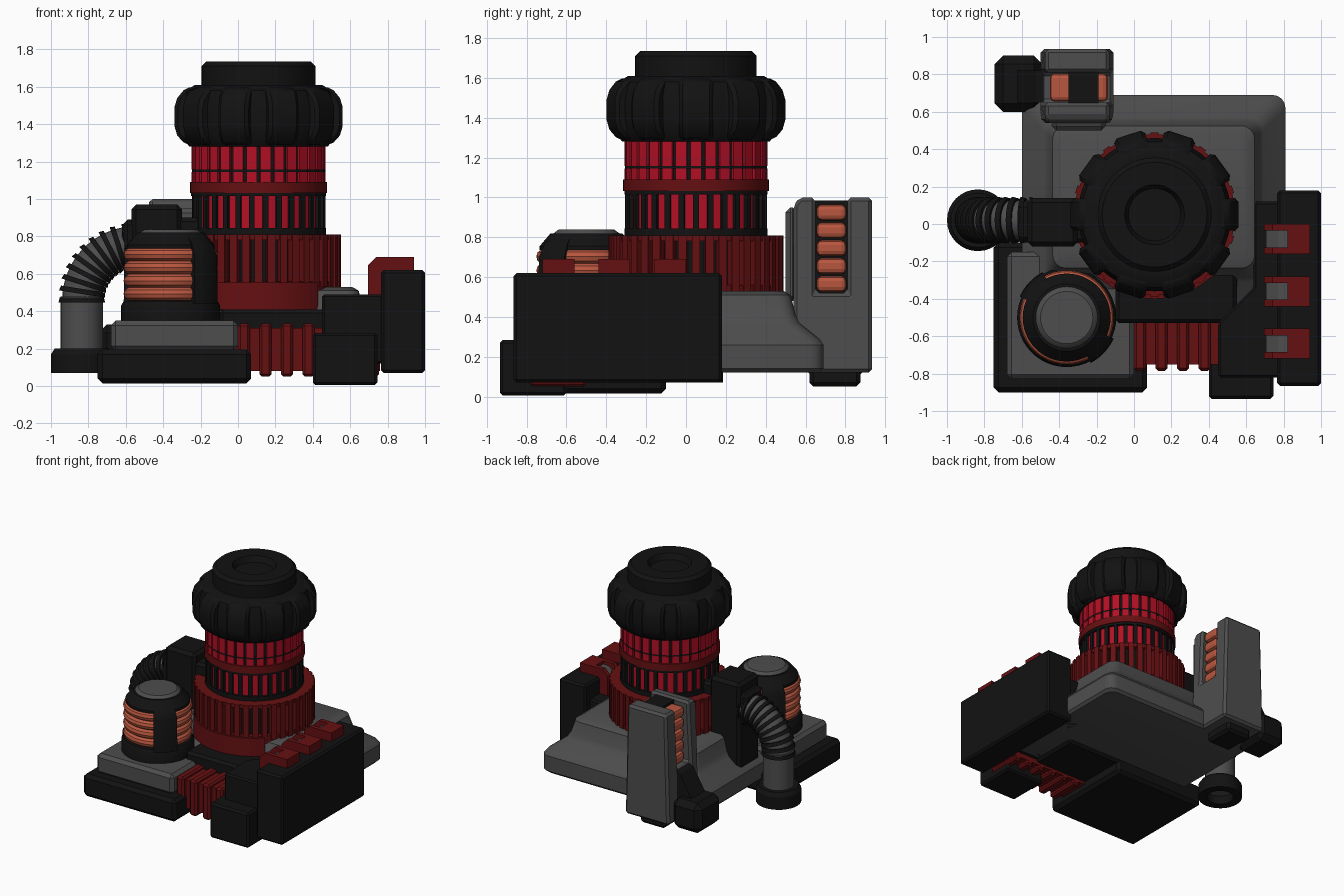
import bpy, bmesh, math
from mathutils import Matrix, Vector

if "Cube" in bpy.data.objects:
    bpy.data.objects.remove(bpy.data.objects["Cube"])

def material(name, r, g, b):
    m = bpy.data.materials.new(name)
    m.diffuse_color = (r, g, b, 1)
    m.use_nodes = True
    m.node_tree.nodes["Principled BSDF"].inputs["Base Color"].default_value = m.diffuse_color
    return m

BLACK = material("black", 0.006, 0.006, 0.006)
GREY = material("grey", 0.075, 0.075, 0.075)
RED = material("dark red", 0.13, 0.005, 0.006)
CRIMSON = material("crimson", 0.45, 0.005, 0.018)
COPPER = material("copper", 0.48, 0.095, 0.05)
TX, TY = 0.11, 0.05          # tower axis

def finish(name, bm, mat, bevel=0, smooth=True, segs=1):
    bmesh.ops.remove_doubles(bm, verts=bm.verts, dist=1e-5)
    bmesh.ops.recalc_face_normals(bm, faces=bm.faces)
    me = bpy.data.meshes.new(name)
    bm.to_mesh(me)
    bm.free()
    ob = bpy.data.objects.new(name, me)
    bpy.context.collection.objects.link(ob)
    me.materials.append(mat)
    if bevel:
        b = ob.modifiers.new("bevel", 'BEVEL')
        b.width, b.segments, b.limit_method = bevel, segs, 'ANGLE'
    if smooth:
        bpy.ops.object.select_all(action='DESELECT')
        ob.select_set(True)
        bpy.context.view_layer.objects.active = ob
        bpy.ops.object.shade_smooth_by_angle(angle=math.radians(32))
    return ob

def add_box(bm, x0, x1, y0, y1, z0, z1, mat=Matrix()):
    m = (mat @ Matrix.Translation(((x0 + x1) / 2, (y0 + y1) / 2, (z0 + z1) / 2))
         @ Matrix.Diagonal((x1 - x0, y1 - y0, z1 - z0, 1)))
    bmesh.ops.create_cube(bm, size=1, matrix=m)

def boxes(name, dims, mat, bevel=0.0, segs=1):
    bm = bmesh.new()
    for d in dims:
        add_box(bm, *d)
    return finish(name, bm, mat, bevel, False, segs)

def add_prism(bm, pts, lo, hi, place):
    a = [bm.verts.new(place(u, v, lo)) for u, v in pts]
    b = [bm.verts.new(place(u, v, hi)) for u, v in pts]
    bm.faces.new(a)
    bm.faces.new(b[::-1])
    for i in range(len(pts)):
        j = (i + 1) % len(pts)
        bm.faces.new((a[i], a[j], b[j], b[i]))

ALONG_X = lambda u, v, w: (w, u, v)
ALONG_Y = lambda u, v, w: (u, w, v)
ALONG_Z = lambda u, v, w: (u, v, w)

def prism(name, pts, spans, place, mat, bevel=0.0):
    bm = bmesh.new()
    for lo, hi in spans:
        add_prism(bm, pts, lo, hi, place)
    return finish(name, bm, mat, bevel, False)

def lathe(name, profiles, cx, cy, mat, seg=48, a0=0, a1=360):
    """Turn closed (r, z) outlines round a vertical axis."""
    bm = bmesh.new()
    full = a1 - a0 >= 360
    for prof in profiles:
        rings = []
        for i in range(seg if full else seg + 1):
            a = math.radians(a0 + (a1 - a0) * i / seg)
            rings.append([bm.verts.new((cx + r * math.cos(a), cy + r * math.sin(a), z)) for r, z in prof])
        n = len(prof)
        for i in range(seg):
            p, q = rings[i], rings[(i + 1) % len(rings)]
            for k in range(n):
                l = (k + 1) % n
                if prof[k][0] > 1e-6 or prof[l][0] > 1e-6:
                    bm.faces.new((p[k], p[l], q[l], q[k]))
        if not full:
            bm.faces.new(rings[0])
            bm.faces.new(rings[-1][::-1])
    bmesh.ops.dissolve_degenerate(bm, dist=1e-5, edges=bm.edges)
    return finish(name, bm, mat)

def tube(r0, r1, z0, z1):
    return [(r0, z0), (r1, z0), (r1, z1), (r0, z1)]

def bars(name, count, r0, r1, w, z0, z1, mat, bevel=0.0):
    bm = bmesh.new()
    for i in range(count):
        m = Matrix.Translation((TX, TY, 0)) @ Matrix.Rotation(math.tau * i / count, 4, 'Z')
        add_box(bm, r0, r1, -w / 2, w / 2, z0, z1, m)
    return finish(name, bm, mat, bevel, False)

# --- stepped base with rounded corners
def base():
    bm, loops = bmesh.new(), []
    for z, d in ((0.12, 0.02), (0.14, 0), (0.26, 0), (0.29, 0.02), (0.37, 0.12), (0.41, 0.14), (0.51, 0.165), (0.53, 0.2)):
        x0, x1, y0, y1, r = -0.6 + d, 0.81 - d, -0.5 + 1.6 * d, 0.69 - d, 0.07
        ring = []
        for cx, cy, s in ((x1 - r, y1 - r, 0), (x0 + r, y1 - r, 90), (x0 + r, y0 + r, 180), (x1 - r, y0 + r, 270)):
            for k in range(5):
                a = math.radians(s + 22.5 * k)
                ring.append(bm.verts.new((cx + r * math.cos(a), cy + r * math.sin(a), z)))
        loops.append(ring)
    for p, q in zip(loops, loops[1:]):
        for i in range(20):
            j = (i + 1) % 20
            bm.faces.new((p[i], p[j], q[j], q[i]))
    bm.faces.new(loops[0])
    bm.faces.new(loops[-1])
    finish("stepped_base", bm, GREY)
base()
boxes("base_front_block", [(-0.1, 0.55, -0.53, -0.1, 0.1, 0.41)], BLACK, 0.02)

# --- tower: ribbed collar
lathe("collar_core", [tube(0, 0.39, 0.4, 0.8)], TX, TY, BLACK)
lathe("collar_rim", [tube(0.36, 0.43, 0.78, 0.81), tube(0.36, 0.43, 0.5, 0.56)], TX, TY, RED)
bars("collar_ribs", 40, 0.37, 0.44, 0.042, 0.53, 0.81, RED)
lathe("collar_front_band", [tube(0.3, 0.45, 0.41, 0.555)], TX, TY, RED, 24, -135, -45)

# --- tower: striped column
lathe("column_core", [tube(0, 0.34, 0.8, 1.03)], TX, TY, CRIMSON)
lathe("column_black_rings", [tube(0.2, 0.36, 0.8, 0.845), tube(0.2, 0.36, 1.015, 1.035),
                             tube(0, 0.345, 1.03, 1.3), tube(0.3, 0.357, 1.145, 1.157)], TX, TY, BLACK)
bars("column_lower_bars", 30, 0.3, 0.357, 0.03, 0.82, 1.03, BLACK)
bars("column_upper_bars", 30, 0.3, 0.358, 0.056, 1.09, 1.145, CRIMSON)
bars("column_top_bars", 30, 0.3, 0.358, 0.056, 1.157, 1.285, CRIMSON)
lathe("column_red_band", [tube(0.2, 0.367, 1.033, 1.09)], TX, TY, RED)

# --- tower: lugged crown and cap with a recess
lathe("crown", [[(0, 1.28), (0.37, 1.28), (0.4, 1.32), (0.41, 1.4), (0.41, 1.5), (0.39, 1.58), (0.34, 1.61),
                 (0.305, 1.61), (0.305, 1.71), (0.28, 1.735), (0.16, 1.735), (0.14, 1.69), (0, 1.69)]], TX, TY, BLACK)
bm = bmesh.new()
for i in range(10):
    rot = Matrix.Rotation(math.tau * i / 10, 3, 'Z')
    add_prism(bm, [(0.3, 1.285), (0.39, 1.29), (0.435, 1.34), (0.45, 1.39), (0.45, 1.49), (0.435, 1.54), (0.39, 1.595), (0.3, 1.6)],
              -0.085, 0.085, lambda u, v, w: Vector((TX, TY, 0)) + rot @ Vector((u, w, v)))
finish("crown_lugs", bm, BLACK, 0.018)

# --- front left plinth with the coil drum
boxes("plinth_foot", [(-0.75, 0.07, -0.9, -0.1, 0.015, 0.195)], BLACK, 0.025)
boxes("plinth", [(-0.68, 0.0, -0.83, -0.15, 0.19, 0.35)], GREY, 0.025)
CX, CY = -0.36, -0.5
lathe("drum_base", [[(0, 0.34), (0.265, 0.34), (0.265, 0.43), (0.25, 0.455), (0, 0.455)], tube(0, 0.2, 0.45, 0.76)], CX, CY, BLACK)
lathe("drum_coils", [[(0.215 + 0.037 * math.cos(t * math.tau / 10), 0.493 + 0.07 * i + 0.037 * math.sin(t * math.tau / 10))
                      for t in range(10)] for i in range(4)], CX, CY, COPPER)
lathe("drum_shoulder", [[(0, 0.735), (0.235, 0.735), (0.235, 0.755), (0.18, 0.82), (0, 0.82)]], CX, CY, BLACK)
for n, s in (("front", -62), ("back", 118)):
    lathe("drum_guard_" + n, [[(0.18, 0.44), (0.275, 0.44), (0.27, 0.7), (0.24, 0.765), (0.18, 0.81)]], CX, CY, BLACK, 8, s, s + 38)
lathe("drum_cap", [[(0, 0.8), (0.175, 0.8), (0.165, 0.82), (0.14, 0.838), (0, 0.84)]], CX, CY, GREY)

# --- bellows running between the plinth and the side block
boxes("bellows_core", [(-0.02, 0.76, -0.75, -0.5, 0.08, 0.31)], RED)
boxes("bellows_folds", [(0.0 + 0.115 * i, 0.065 + 0.115 * i, -0.785, -0.5, 0.05, 0.335) for i in range(7)], RED, 0.014)

# --- side box, inner block and step
boxes("side_box", [(0.765, 1.0, -0.865, 0.18, 0.07, 0.62)], BLACK, 0.015)
prism("side_inner_block", [(0.45, -0.82), (0.78, -0.82), (0.78, 0.12), (0.64, 0.12), (0.64, -0.34), (0.45, -0.53)],
      [(0.12, 0.49)], ALONG_Z, BLACK, 0.012)
boxes("side_front_step", [(0.4, 0.745, -0.935, -0.6, 0.005, 0.285)], BLACK, 0.015)

# --- red clips with grey inserts
tab_y = (-0.72, -0.44, -0.16)
clip = [(0.695, 0.49), (0.77, 0.49), (0.77, 0.6), (0.94, 0.6), (0.94, 0.69), (0.74, 0.69), (0.695, 0.645)]
prism("clip_rails", clip, [(y + o, y + o + 0.035) for y in tab_y for o in (0, 0.125)], ALONG_Y, RED)
boxes("clip_bodies", [(0.82, 0.94, y + 0.03, y + 0.13, 0.6, 0.69) for y in tab_y], RED)
prism("clip_inserts", [(0.705, 0.48), (0.83, 0.48), (0.83, 0.665), (0.77, 0.66), (0.705, 0.61)],
      [(y + 0.03, y + 0.13) for y in tab_y], ALONG_Y, GREY)

# --- left hose: foot ring, pipe, ribbed elbow, post
HX, HY = -0.835, 0.02
lathe("hose_foot", [[(0.1, 0.07), (0.165, 0.07), (0.165, 0.17), (0.145, 0.2), (0.1, 0.2)]], HX, HY, BLACK, 32)
lathe("hose_pipe", [tube(0, 0.113, 0.14, 0.48)], HX, HY, GREY, 32)
pivot = Vector((-0.545, HY, 0.46))
bm = bmesh.new()
bmesh.ops.create_circle(bm, segments=24, radius=0.105, matrix=Matrix.Translation((HX, HY, 0.46)))
bmesh.ops.spin(bm, geom=bm.verts[:] + bm.edges[:], cent=pivot, axis=(0, 1, 0), angle=math.pi / 2, steps=16)
finish("hose_elbow", bm, GREY)
bm = bmesh.new()
for i in range(11):
    m = (Matrix.Translation(pivot) @ Matrix.Rotation(math.radians(9 * i), 4, 'Y')
         @ Matrix.Translation((HX - pivot.x, 0, 0)))
    bmesh.ops.create_cone(bm, cap_ends=True, segments=24, radius1=0.125, radius2=0.118, depth=0.027, matrix=m)
finish("hose_rings", bm, BLACK)
boxes("hose_post", [(-0.57, -0.3, -0.12, 0.14, 0.25, 0.97)], BLACK, 0.025)
boxes("hose_collar", [(-0.62, -0.5, -0.1, 0.12, 0.63, 0.89)], BLACK, 0.03)
boxes("hose_link", [(-0.35, -0.18, -0.1, 0.12, 0.52, 0.9)], BLACK, 0.02)

# --- back fin with the copper stack
fin = prism("fin", [(0.54, 0.12), (0.935, 0.12), (0.935, 1.0), (0.81, 1.0), (0.81, 0.52), (0.65, 0.52),
                    (0.65, 1.0), (0.57, 1.0), (0.54, 0.96)], [(-0.5, -0.11)], ALONG_X, GREY, 0.018)
for v in fin.data.vertices:          # narrower towards the top
    if v.co.z > 0.9:
        v.co.x = -0.29 + (v.co.x + 0.29) * 0.88
boxes("fin_inner_plate", [(-0.44, -0.15, 0.5, 0.56, 0.48, 0.95)], GREY, 0.025)
boxes("fin_core", [(-0.35, -0.19, 0.64, 0.82, 0.5, 0.985)], BLACK)
boxes("fin_copper_stack", [(-0.45, -0.14, 0.655, 0.805, 0.525 + 0.09 * i, 0.605 + 0.09 * i) for i in range(5)], COPPER, 0.025, 2)
boxes("fin_foot", [(-0.42, -0.2, 0.62, 0.875, 0.05, 0.14)], BLACK, 0.02)
boxes("fin_side_box", [(-0.745, -0.49, 0.6, 0.9, 0.09, 0.33)], BLACK, 0.045)
prism("fin_side_wedge", [(-0.64, 0.3), (-0.48, 0.3), (-0.48, 0.52), (-0.52, 0.5)], [(0.65, 0.82)], ALONG_Y, BLACK)
